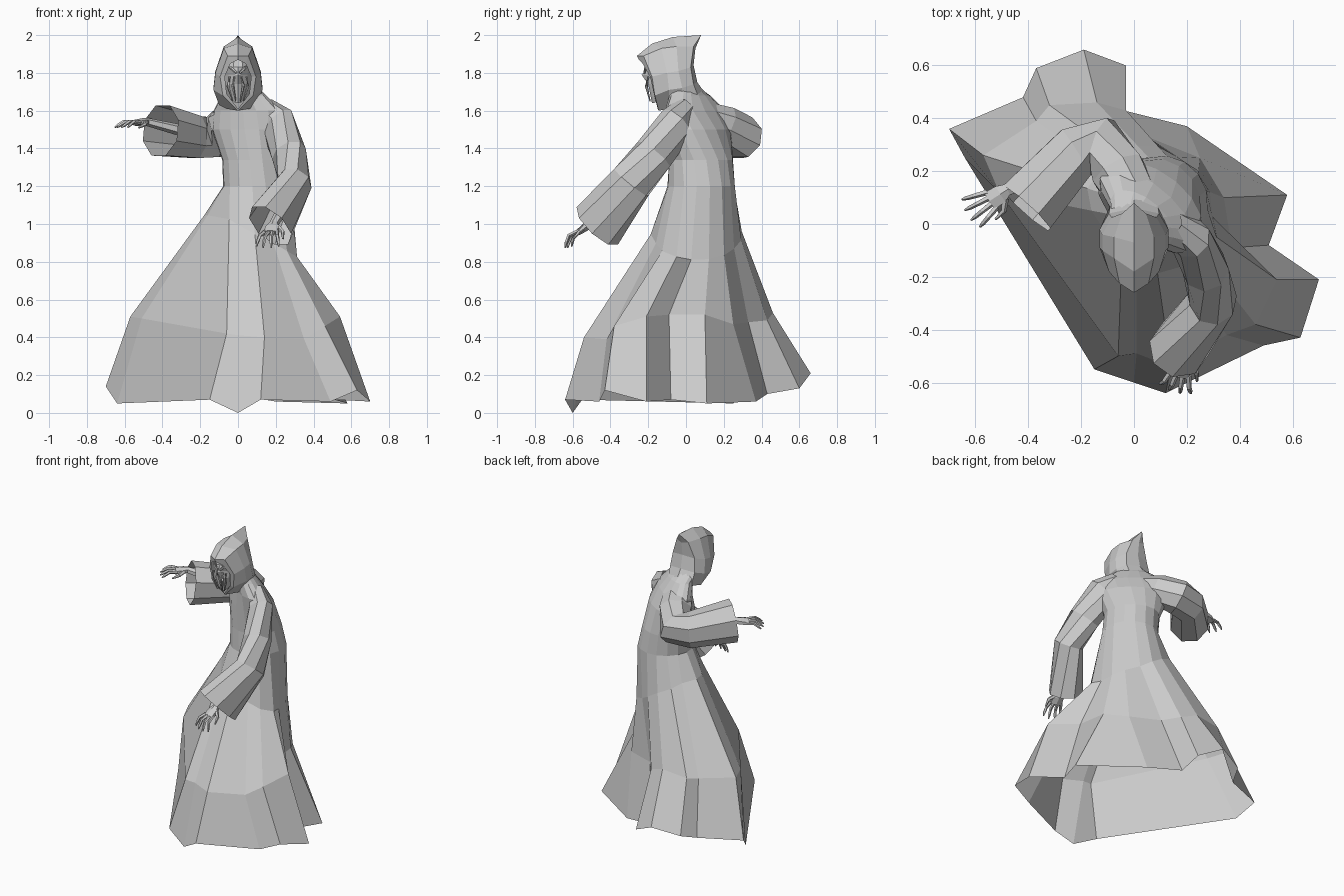
import bpy, bmesh
from math import sin, cos, pi, radians
from mathutils import Vector

cube = bpy.data.objects.get("Cube")
if cube:
    bpy.data.objects.remove(cube, do_unlink=True)

grey = bpy.data.materials.new("plain grey")
grey.use_nodes = True
grey.diffuse_color = (0.6, 0.6, 0.6, 1)
grey.node_tree.nodes["Principled BSDF"].inputs["Base Color"].default_value = (0.6, 0.6, 0.6, 1)
UP = Vector((0, 0, 1))


def loft(name, rings, closed=True, cap_start=False, cap_end=False, mirror=False):
    """Skin a list of equal-length point rings into one flat shaded object."""
    bm = bmesh.new()
    rows = [[bm.verts.new(p) for p in ring] for ring in rings]
    count = len(rows[0])
    for a, b in zip(rows, rows[1:]):
        for i in range(count if closed else count - 1):
            j = (i + 1) % count
            bm.faces.new((a[i], a[j], b[j], b[i]))
    if cap_start:
        bm.faces.new(rows[0])
    if cap_end:
        bm.faces.new(rows[-1])
    if mirror:
        copy = bmesh.ops.duplicate(bm, geom=bm.verts[:] + bm.edges[:] + bm.faces[:])["geom"]
        for v in copy:
            if isinstance(v, bmesh.types.BMVert):
                v.co.x = -v.co.x
    bmesh.ops.remove_doubles(bm, verts=bm.verts[:], dist=0.0005)
    bmesh.ops.recalc_face_normals(bm, faces=bm.faces[:])
    mesh = bpy.data.meshes.new(name)
    bm.to_mesh(mesh)
    bm.free()
    mesh.materials.append(grey)
    obj = bpy.data.objects.new(name, mesh)
    bpy.context.collection.objects.link(obj)
    return obj


def tube(name, path, sizes, sides=6, cap=True):
    """Sweep an oval section (side radius, upright radius) along a path."""
    path = [Vector(p) for p in path]
    rings = []
    for i, p in enumerate(path):
        before = (p - path[max(i - 1, 0)]).normalized()
        after = (path[min(i + 1, len(path) - 1)] - p).normalized()
        t = (before + after).normalized()
        side = t.cross(UP).normalized()
        top = side.cross(t)
        a, b = sizes[i]
        rings.append([p + side * a * cos(2 * pi * k / sides + pi / sides)
                      + top * b * sin(2 * pi * k / sides + pi / sides)
                      for k in range(sides)])
    return loft(name, rings, cap_start=cap, cap_end=cap)


# Robe: folded hem and knee rings, gathered at the hips, drawn up into the torso
HEM = [
    (.58, .11, .05), (.20, .37, .06), (-.04, .43, .10), (-.03, .60, .13),
    (-.19, .66, .21), (-.37, .59, .17), (-.42, .48, .13), (-.70, .36, .14),
    (-.64, .25, .05), (-.15, -.55, .07), (0, -.60, 0), (.12, -.64, .07),
    (.49, -.46, .06), (.63, -.43, .12), (.70, -.21, .06), (.51, -.08, .07)]
KNEE = [
    (.34, .10, .52), (.25, .25, .47), (.05, .33, .48), (-.03, .43, .49),
    (-.14, .46, .53), (-.32, .45, .51), (-.37, .39, .50), (-.57, .26, .51),
    (-.51, .12, .50), (-.06, -.50, .42), (.01, -.49, .41), (.14, -.54, .40),
    (.35, -.42, .39), (.46, -.38, .46), (.54, -.21, .51), (.37, -.09, .52)]
ANGLES = [radians(15) + 2 * pi * i / len(HEM) for i in range(len(HEM))]


def oval(z, cx, cy, rx, ry, skew=0):
    """Torso ring; skew swings the right side back and the left side forward."""
    return [Vector((cx + rx * cos(a), cy + ry * sin(a) - skew * rx * cos(a), z)) for a in ANGLES]


waist = oval(1.2, .1, .08, .18, .18)
hips = []
for a, w, k in zip(ANGLES, waist, KNEE):
    p = w.lerp(Vector(k), .2)
    p.z = .93 - .12 * cos(a)
    hips.append(p)

loft("robe", [HEM, KNEE, hips, waist,
              oval(1.34, .085, .08, .17, .17, .1),
              oval(1.50, .06, .07, .20, .15, .4),
              oval(1.60, .05, .05, .18, .12, .6),
              oval(1.68, .03, .02, .12, .09, .5),
              oval(1.75, 0, -.03, .08, .08)], cap_end=True)

# Sleeves widen into open cuffs
tube("right_sleeve",
     [(.02, .06, 1.58), (-.06, .20, 1.53), (-.12, .30, 1.46), (-.22, .27, 1.46), (-.41, .06, 1.495)],
     [(.09, .08), (.11, .10), (.11, .12), (.11, .12), (.13, .145)], 8, False)
tube("left_sleeve",
     [(.13, 0, 1.60), (.21, -.05, 1.53), (.27, -.17, 1.37), (.30, -.29, 1.22), (.17, -.47, .99)],
     [(.06, .08), (.08, .11), (.09, .11), (.09, .12), (.115, .155)], 8, False)


# Hands: forearm, palm, four bent fingers and a thumb
def hand(side_name, start, wrist, direction, droop, thumb):
    start, wrist = Vector(start), Vector(wrist)
    d = Vector(direction).normalized()
    side = d.cross(UP).normalized()
    down = d.cross(side)
    palm = wrist + d * .08
    tube(side_name + "_palm", [start, wrist, wrist + d * .03, palm],
         [(.035, .03), (.025, .022), (.04, .022), (.043, .016)])
    for i in range(4):
        s = (i - 1.5) / 1.5
        root = palm + side * s * .034 - d * .01
        way = d + side * s * .3
        reach = .115 - abs(s) * .02
        tube(f"{side_name}_finger_{i + 1}",
             [root, root + way * reach * .5 - down * .008,
              root + way * reach * .8 + down * droop * .4, root + way * reach + down * droop],
             [(.012, .012), (.010, .010), (.009, .009), (.004, .004)], 5)
    root = wrist + d * .025 + side * thumb * .025
    tube(side_name + "_thumb",
         [root, root + d * .03 + side * thumb * .035 + down * .01,
          root + d * .075 + side * thumb * .045 + down * .025],
         [(.014, .014), (.011, .011), (.005, .005)], 5)


hand("right", (-.32, .18, 1.5), (-.48, .13, 1.54), (-.85, -.55, -.05), .02, -1)
hand("left", (.25, -.38, 1.1), (.19, -.51, 1.0), (-.22, -.75, -.55), .03, -1)

# Hood: half outlines from the rim to the back seam, mirrored
loft("hood", [
    [(0, -.25, 1.87), (.04, -.23, 1.85), (.07, -.19, 1.78), (.06, -.17, 1.69), (0, -.15, 1.61)],
    [(0, -.26, 1.89), (.055, -.225, 1.89), (.095, -.18, 1.78), (.08, -.165, 1.68), (0, -.145, 1.60)],
    [(0, -.18, 1.955), (.075, -.13, 1.93), (.12, -.10, 1.80), (.13, -.09, 1.71), (.06, -.09, 1.61)],
    [(0, -.07, 1.99), (.075, -.05, 1.94), (.12, -.04, 1.81), (.13, -.02, 1.72), (.10, -.02, 1.63)],
    [(0, .08, 2.0), (.045, .04, 1.94), (.085, .025, 1.83), (.095, .04, 1.74), (.09, .07, 1.66)],
    [(0, .08, 2.0), (0, .05, 1.93), (0, .04, 1.84), (0, .06, 1.75), (0, .11, 1.68)],
], closed=False, mirror=True)

# Face: narrow mask with brow, sunken cheeks and long jaw strands
loft("face", [
    [(0, -.19, 1.88), (0, -.20, 1.83), (0, -.235, 1.79), (0, -.20, 1.74), (0, -.18, 1.64)],
    [(.02, -.19, 1.88), (.025, -.205, 1.83), (.014, -.205, 1.79), (.02, -.195, 1.74), (.012, -.17, 1.64)],
    [(.04, -.17, 1.87), (.055, -.18, 1.83), (.05, -.165, 1.79), (.045, -.17, 1.74), (.025, -.15, 1.65)],
    [(.06, -.1, 1.87), (.08, -.1, 1.83), (.08, -.1, 1.79), (.075, -.1, 1.73), (.05, -.1, 1.66)],
], closed=False, mirror=True)
for label, s in (("right", -1), ("left", 1)):
    tube(label + "_brow", [(s * .008, -.22, 1.80), (s * .035, -.215, 1.825), (s * .06, -.185, 1.84)],
         [(.006, .007), (.007, .009), (.004, .004)], 5)
    for k, x in enumerate((.02, .045)):
        tube(f"{label}_jaw_strand_{k + 1}",
             [(s * x, -.20, 1.78), (s * (x + .008), -.21, 1.73), (s * x * .6, -.19, 1.65)],
             [(.007, .007), (.008, .008), (.003, .003)], 5)
